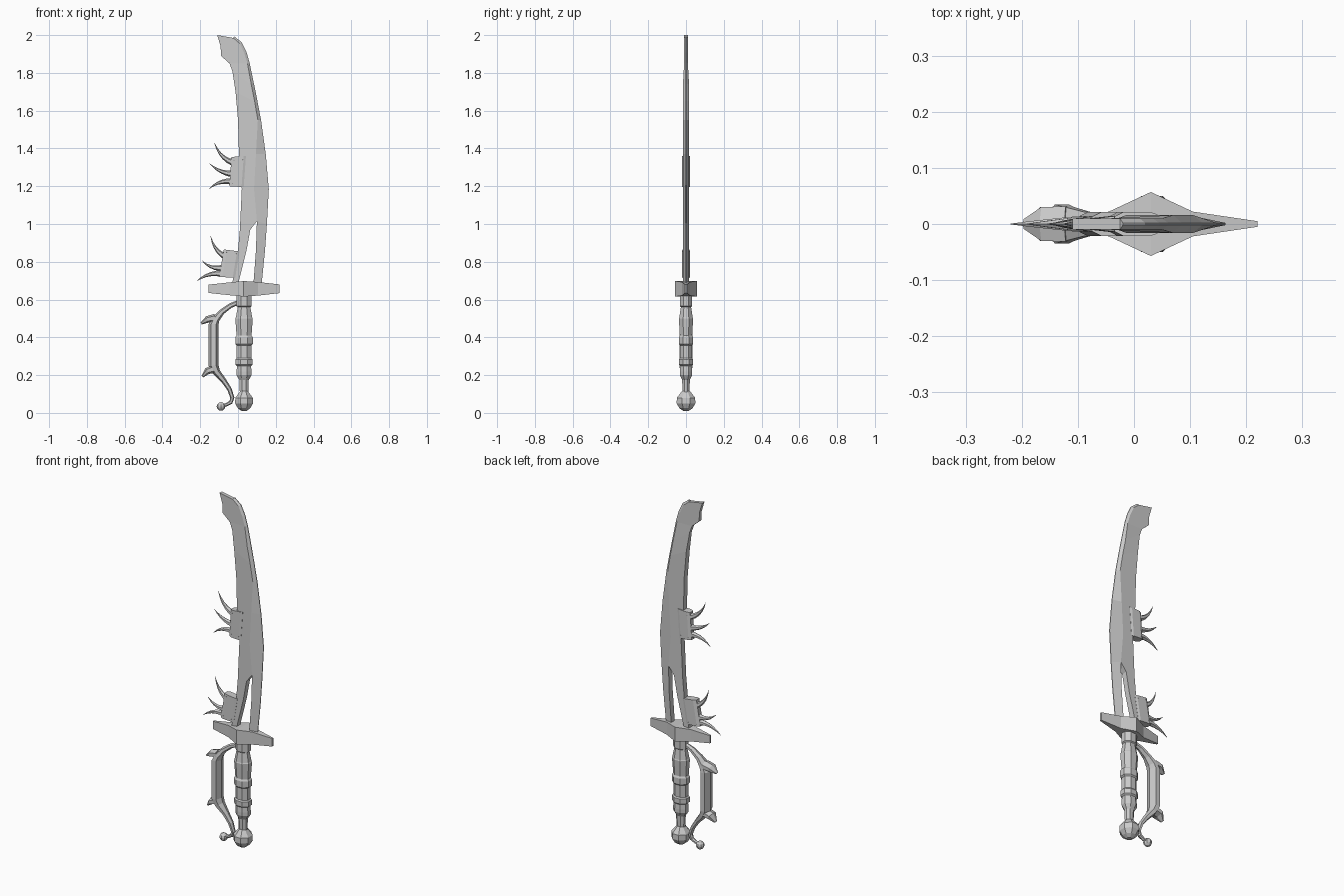
import bpy, bmesh, math
from mathutils import Vector

cube = bpy.data.objects.get("Cube")
if cube:
    bpy.data.objects.remove(cube, do_unlink=True)

steel = bpy.data.materials.new("grey_steel")
steel.use_nodes = True
GREY = (0.6, 0.6, 0.6, 1)
steel.diffuse_color = GREY
steel.node_tree.nodes["Principled BSDF"].inputs["Base Color"].default_value = GREY


def finish(name, bm):
    bmesh.ops.remove_doubles(bm, verts=bm.verts, dist=1e-5)
    bmesh.ops.dissolve_degenerate(bm, edges=bm.edges, dist=1e-5)
    bmesh.ops.recalc_face_normals(bm, faces=bm.faces)
    mesh = bpy.data.meshes.new(name)
    bm.to_mesh(mesh)
    bm.free()
    mesh.materials.append(steel)
    obj = bpy.data.objects.new(name, mesh)
    bpy.context.collection.objects.link(obj)
    return obj


def tube(name, stations, sides=6, phase=0.0):
    """Loft along (x, z, half size in plane, half size in y) stations."""
    bm = bmesh.new()
    pts = [Vector((s[0], 0, s[1])) for s in stations]
    rings = []
    for i, (x, z, r, hy) in enumerate(stations):
        t = (pts[min(i + 1, len(pts) - 1)] - pts[max(i - 1, 0)]).normalized()
        n = Vector((t.z, 0, -t.x))
        ring = []
        for k in range(sides):
            a = phase + math.tau * k / sides
            ring.append(bm.verts.new(pts[i] + n * r * math.cos(a)
                                     + Vector((0, hy * math.sin(a), 0))))
        rings.append(ring)
    for a, b in zip(rings, rings[1:]):
        for k in range(sides):
            j = (k + 1) % sides
            bm.faces.new((a[k], a[j], b[j], b[k]))
    bm.faces.new(rings[0])
    bm.faces.new(rings[-1])
    return finish(name, bm)


def slab(name, strips):
    """Two-sided sheet from strips of (x, z, half thickness) rows, with walls."""
    bm = bmesh.new()
    verts = {}

    def vert(p, side):
        key = (p, side)
        if key not in verts:
            verts[key] = bm.verts.new((p[0], side * p[2], p[1]))
        return verts[key]

    edges = {}
    for rows in strips:
        for r0, r1 in zip(rows, rows[1:]):
            for i in range(len(r0) - 1):
                quad = (r0[i], r0[i + 1], r1[i + 1], r1[i])
                for side in (-1, 1):
                    bm.faces.new([vert(p, side) for p in quad])
                for p, q in zip(quad, quad[1:] + quad[:1]):
                    key = frozenset((p, q))
                    edges[key] = edges.get(key, 0) + 1
    for key, count in edges.items():
        if count == 1:
            p, q = key
            corners = [vert(p, -1), vert(q, -1), vert(q, 1), vert(p, 1)]
            bm.faces.new(corners)
    return finish(name, bm)


# Blade: back edge, bevel ridge and cutting edge, splitting into two prongs
def body(z):
    return 0.016 if z < 1.8 else 0.01


def row(left, ridge, edge):
    return [(*left, body(left[1])), (*ridge, body(ridge[1])), (*edge, 0.002)]


upper = [
    row((-.11, 2.0), (-.025, 1.985), (-.02, 1.993)),
    row((-.092, 1.94), (.01, 1.955), (.02, 1.962)),
    row((-.09, 1.89), (.033, 1.905), (.045, 1.91)),
    row((-.045, 1.85), (.05, 1.85), (.061, 1.855)),
    row((-.03, 1.81), (.07, 1.74), (.085, 1.74)),
    row((-.013, 1.7), (.088, 1.65), (.103, 1.65)),
    row((0, 1.55), (.105, 1.55), (.122, 1.55)),
    row((.005, 1.37), (.095, 1.37), (.147, 1.37)),
    row((.02, 1.185), (.085, 1.185), (.163, 1.185)),
    row((.012, 1.015), (.1, 1.015), (.153, 1.0)),
]
T = body(0)
back_prong = [upper[-1][:2],
              [(.01, .97, T), (.065, .97, T)],
              [(0, .86, T), (.045, .86, T)],
              [(-.035, .66, T), (-.005, .66, T)]]
edge_prong = [upper[-1][1:],
              [(.095, .86, T), (.143, .86, .002)],
              [(.08, .66, T), (.123, .66, .002)]]
slab("blade", [upper, back_prong, edge_prong])

# Cross guard: boxy bar, widest in the middle
Q = math.sqrt(2)
tube("cross_guard", [(x, .657, h * Q, w * Q) for x, h, w in (
    (-.155, .022, .005), (-.045, .034, .022), (.03, .041, .057),
    (.105, .036, .022), (.22, .023, .005))], sides=4, phase=math.pi / 4)

# Ribbed grip and round pommel
GRIP_X = .032
grip = [(.64, .043), (.565, .043), (.56, .036), (.505, .047), (.5, .05),
        (.41, .043), (.4, .05), (.365, .05), (.358, .042), (.29, .042),
        (.283, .049), (.255, .049), (.248, .04), (.22, .043), (.2, .043),
        (.185, .034), (.175, .027), (.1, .024)]
tube("grip", [(GRIP_X, z, r, r * .82) for z, r in grip], sides=8, phase=math.pi / 8)
pommel = [(.115, .022), (.1, .034), (.08, .05), (.05, .051), (.025, .036), (.01, .014)]
tube("pommel", [(GRIP_X, z, r, r * 1.05) for z, r in pommel], sides=8, phase=math.pi / 8)

# Knuckle bow with wide bar, flared lugs and ball end
tube("knuckle_bow", [
    (.01, .588, .012, .012), (-.04, .568, .013, .018), (-.085, .535, .015, .025),
    (-.115, .5, .02, .035), (-.129, .47, .026, .04), (-.129, .25, .026, .04),
    (-.113, .215, .02, .034), (-.075, .17, .014, .022), (-.045, .125, .012, .018),
    (-.03, .08, .011, .014), (-.038, .056, .01, .012), (-.06, .044, .009, .01),
    (-.09, .035, .008, .009)])
tube("upper_lug", [(-.12, .503, .022, .036), (-.162, .495, .018, .035),
                   (-.195, .473, .006, .01)])
tube("lower_lug", [(-.12, .235, .024, .036), (-.162, .222, .018, .035),
                   (-.188, .192, .006, .01)])
ball = bmesh.new()
bmesh.ops.create_uvsphere(ball, u_segments=8, v_segments=6, radius=.023)
bmesh.ops.translate(ball, verts=ball.verts, vec=(-.09, 0, .034))
finish("bow_ball", ball)


# Spiked plates clamped over the back of the blade
def spike(name, base, mid, tip, width=.017):
    """Curved thorn along a quadratic arc."""
    b, m, t = Vector(base), Vector(mid), Vector(tip)
    stations = []
    for i in range(6):
        u = i / 5
        p = b * (1 - u) ** 2 + m * 2 * u * (1 - u) + t * u * u
        r = width * (1 - u) + .0008
        stations.append((p.x, p.y, r, r))
    tube(name, stations)


def spiked_plate(label, corners, spikes):
    tl, tr, br, bl = [Vector(c) for c in corners]

    def at(u, v):
        return tl.lerp(tr, u).lerp(bl.lerp(br, u), v)

    rows = []
    for v in (0, .5, 1):
        rows.append([(*at(u, v), t) for u, t in
                     ((0, .013), (.2, .021), (.85, .021), (1, .017))])
    slab(label + "_plate", [rows])
    for i, (u, v) in enumerate(((.2, .1), (.82, .1), (.2, .9), (.82, .9))):
        p = at(u, v)
        bm = bmesh.new()
        bmesh.ops.create_icosphere(bm, subdivisions=1, radius=.007)
        bmesh.ops.scale(bm, verts=bm.verts, vec=(1, 3.6, 1))
        bmesh.ops.translate(bm, verts=bm.verts, vec=(p.x, 0, p.y))
        finish(f"{label}_rivet_{i + 1}", bm)
    for i, points in enumerate(spikes):
        spike(f"{label}_spike_{i + 1}", *points)


spiked_plate("upper", ((-.035, 1.355), (.042, 1.36), (.03, 1.195), (-.045, 1.2)), (
    ((-.025, 1.325), (-.095, 1.345), (-.125, 1.43)),
    ((-.03, 1.265), (-.1, 1.27), (-.15, 1.32)),
    ((-.03, 1.225), (-.1, 1.235), (-.155, 1.185))))
spiked_plate("lower", ((-.075, .865), (.008, .855), (-.015, .715), (-.1, .72)), (
    ((-.06, .825), (-.125, .85), (-.145, .935)),
    ((-.075, .77), (-.14, .755), (-.19, .805)),
    ((-.085, .738), (-.16, .745), (-.22, .697))))
